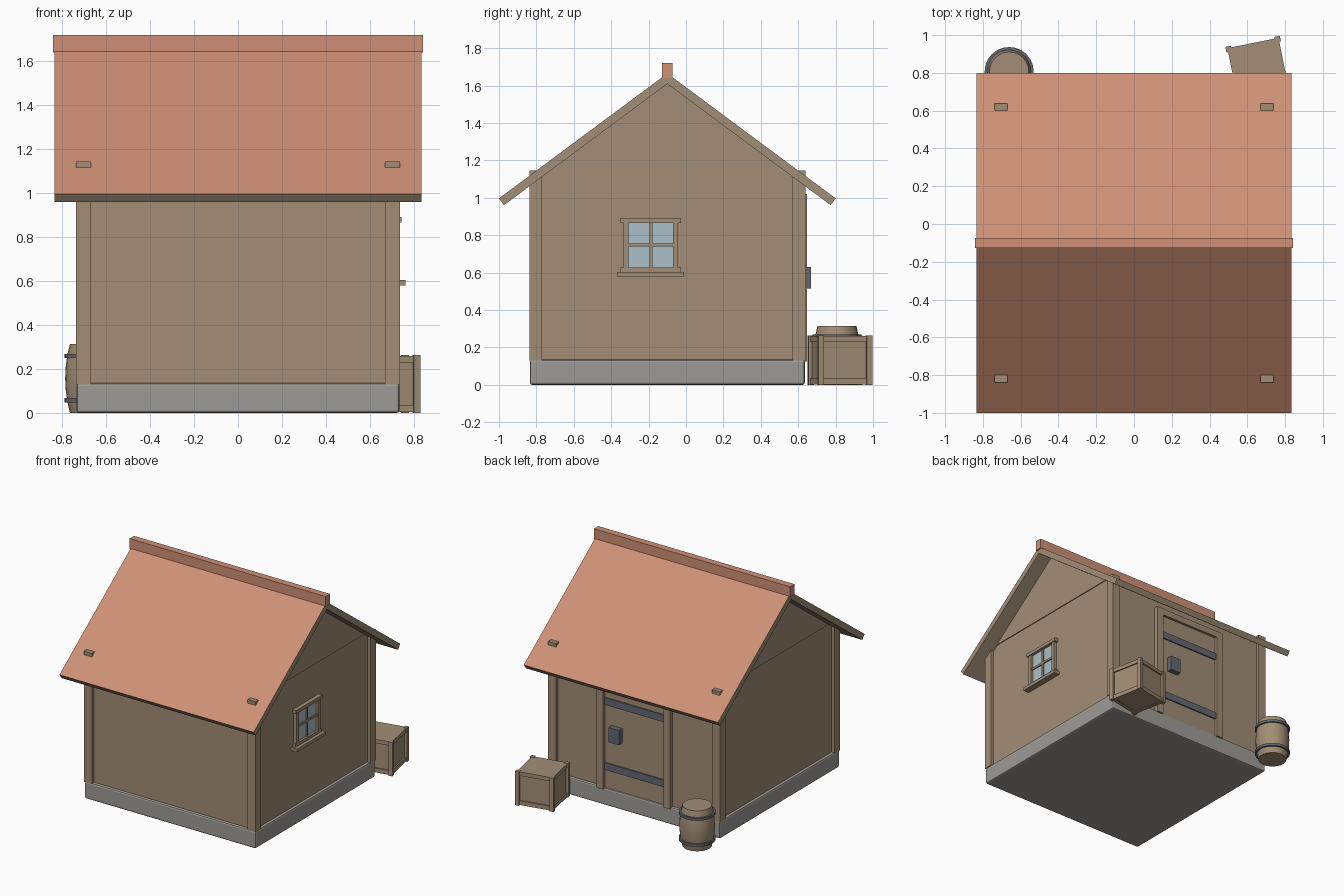
import bpy, bmesh, math
from mathutils import Matrix

if "Cube" in bpy.data.objects:
    bpy.data.objects.remove(bpy.data.objects["Cube"])


def material(name, rgb):
    m = bpy.data.materials.new(name)
    m.diffuse_color = (*rgb, 1)
    m.use_nodes = True
    m.node_tree.nodes["Principled BSDF"].inputs["Base Color"].default_value = m.diffuse_color
    return m


WOOD = material("wood", (0.36, 0.27, 0.18))
ROOF = material("roof_tile", (0.62, 0.28, 0.18))
STONE = material("stone", (0.34, 0.33, 0.31))
METAL = material("metal", (0.13, 0.14, 0.17))
GLASS = material("glass", (0.40, 0.52, 0.58))
CY = -0.10  # house centre in y


def finish(name, bm, mat):
    bmesh.ops.recalc_face_normals(bm, faces=bm.faces)
    me = bpy.data.meshes.new(name)
    bm.to_mesh(me)
    bm.free()
    me.materials.append(mat)
    ob = bpy.data.objects.new(name, me)
    bpy.context.collection.objects.link(ob)
    return ob


def box(name, x, y, z, mat=WOOD):
    """Box from (min, max) ranges on each axis."""
    bm = bmesh.new()
    bmesh.ops.create_cube(bm, size=1)
    for v in bm.verts:
        v.co = [r[0] if c < 0 else r[1] for c, r in zip(v.co, (x, y, z))]
    return finish(name, bm, mat)


def prism(name, profile, half, mat=WOOD):
    """Extrude a (y, z) profile along x from -half to half."""
    bm = bmesh.new()
    face = bm.faces.new([bm.verts.new((-half, y + CY, z)) for y, z in profile])
    ext = bmesh.ops.extrude_face_region(bm, geom=[face])
    bmesh.ops.translate(bm, vec=(2 * half, 0, 0),
                        verts=[g for g in ext["geom"] if isinstance(g, bmesh.types.BMVert)])
    return finish(name, bm, mat)


def lathe(name, profile, centre, mat, closed=False, steps=24):
    """Revolve an (r, z) profile about a vertical axis."""
    bm = bmesh.new()
    vs = [bm.verts.new((r, 0, z)) for r, z in profile]
    pairs = list(zip(vs, vs[1:] + vs[:1])) if closed else list(zip(vs, vs[1:]))
    edges = [bm.edges.new(p) for p in pairs]
    bmesh.ops.spin(bm, geom=vs + edges, axis=(0, 0, 1), cent=(0, 0, 0),
                   angle=math.tau, steps=steps, use_duplicate=False)
    bmesh.ops.remove_doubles(bm, verts=bm.verts, dist=1e-4)
    ob = finish(name, bm, mat)
    ob.location = centre
    bpy.context.view_layer.objects.active = ob
    ob.select_set(True)
    bpy.ops.object.shade_smooth_by_angle(angle=math.radians(30))
    ob.select_set(False)
    return ob


# Foundation with softened edges
base = box("foundation", (-.735, .735), (CY - .735, CY + .735), (0, .135), STONE)
bev = base.modifiers.new("bevel", "BEVEL")
bev.width, bev.segments = .012, 2

# Walls, gables and corner posts (posts poke through the roof)
prism("walls", [(-.713, .13), (.713, .13), (.713, 1.09), (0, 1.618), (-.713, 1.09)], .713)
prism("gables", [(-.645, 1.145), (.645, 1.145), (0, 1.622)], .72)
for sx in (-1, 1):
    for sy in (-1, 1):
        box("corner_post", sorted((sx * .67, sx * .738)),
            sorted((CY + sy * .67, CY + sy * .738)), (.13, 1.145))

# Roof: wooden chevron with tiled upper faces, plus ridge cap
roof = prism("roof", [(-.9, .997), (0, 1.665), (.9, .997), (.873, .961), (0, 1.609), (-.873, .961)], .835)
roof.data.materials.append(ROOF)
for p in roof.data.polygons:
    if p.normal.z > .5:
        p.material_index = 1
box("ridge_cap", (-.843, .843), (CY - .027, CY + .027), (1.64, 1.72), ROOF)

# Window on the right wall
WY = -.188
box("window_glass", (.70, .721), (WY - .125, WY + .125), (.61, .88), GLASS)
for s in (-1, 1):
    box("window_jamb", (.70, .738), sorted((WY + s * .119, WY + s * .146)), (.60, .87))
box("window_lintel", (.70, .745), (WY - .161, WY + .161), (.866, .892))
box("window_bottom_rail", (.70, .738), (WY - .161, WY + .161), (.60, .628))
box("window_sill", (.70, .763), (WY - .177, WY + .177), (.579, .604))
box("window_mullion", (.70, .73), (WY - .008, WY + .008), (.62, .87))
box("window_crossbar", (.70, .73), (WY - .12, WY + .12), (.741, .757))

# Door on the back wall
box("door", (-.265, .265), (.60, .625), (.13, .98))
for s in (-1, 1):
    box("door_jamb", sorted((s * .26, s * .315)), (.60, .647), (.125, 1.02))
box("door_lintel", (-.315, .315), (.60, .645), (.97, 1.02))
for z in (.275, .78):
    box("door_strap", (-.258, .258), (.60, .635), (z, z + .055), METAL)
box("door_lock", (.11, .2), (.60, .667), (.516, .63), METAL)

# Barrel with two hoops
spot = (-.661, .807, 0)
lathe("barrel", [(0, 0), (.104, 0), (.116, .05), (.123, .10), (.126, .157),
                 (.123, .214), (.116, .264), (.104, .314), (0, .314)], spot, WOOD)
for z in (.047, .249):
    lathe("barrel_hoop", [(.11, z), (.13, z), (.13, z + .02), (.11, z + .02)], spot, METAL, True)

# Crate: body, corner posts and rails, turned slightly
H = .147
crate = [box("crate_body", (-.128, .128), (-.128, .128), (.005, .26))]
for sx in (-1, 1):
    for sy in (-1, 1):
        crate.append(box("crate_post", sorted((sx * (H - .03), sx * H)),
                         sorted((sy * (H - .03), sy * H)), (0, .263)))
for s in (-1, 1):
    for z in ((.003, .036), (.23, .26)):
        side = sorted((s * .11, s * .138))
        crate.append(box("crate_rail", side, (-.12, .12), z))
        crate.append(box("crate_rail", (-.12, .12), side, z))
for ob in crate:
    ob.matrix_world = Matrix.Translation((.657, .823, 0)) @ Matrix.Rotation(math.radians(11.5), 4, "Z")
